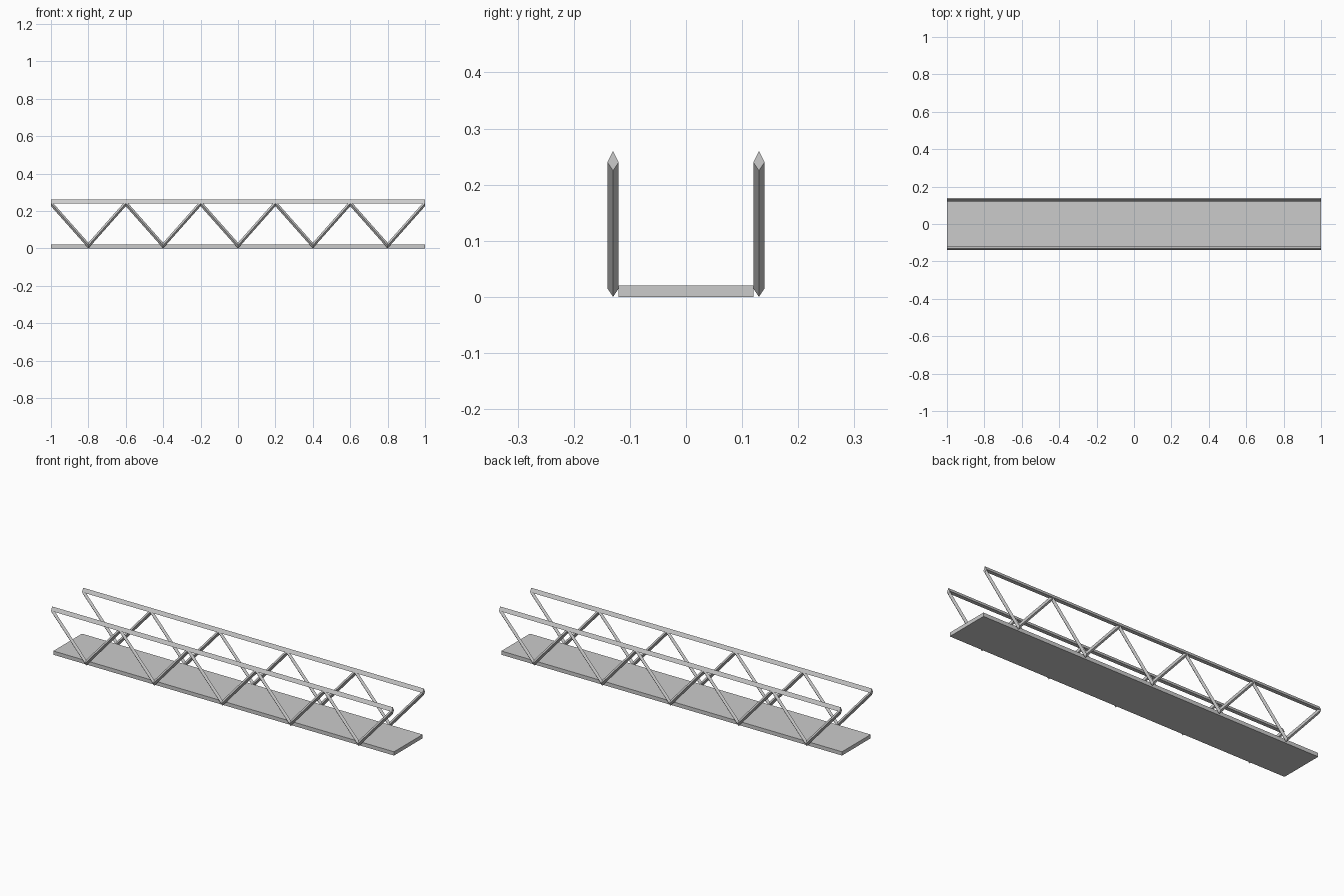
import bpy
import bmesh

if "Cube" in bpy.data.objects:
    bpy.data.objects.remove(bpy.data.objects["Cube"], do_unlink=True)

grey = bpy.data.materials.new("light_grey")
grey.use_nodes = True
colour = (0.6, 0.6, 0.6, 1)
grey.diffuse_color = colour
grey.node_tree.nodes["Principled BSDF"].inputs["Base Color"].default_value = colour


def sweep(name, section, path, y=0):
    """Sweep a (y, z) section through (x, z) path points, keeping it upright."""
    bm = bmesh.new()
    rings = [[bm.verts.new((x, y + sy, z + sz)) for sy, sz in section]
             for x, z in path]
    n = len(section)
    for a, b in zip(rings, rings[1:]):
        for i in range(n):
            j = (i + 1) % n
            bm.faces.new((a[i], a[j], b[j], b[i]))
    bm.faces.new(rings[0])
    bm.faces.new(rings[-1])
    bmesh.ops.recalc_face_normals(bm, faces=bm.faces)
    mesh = bpy.data.meshes.new(name)
    bm.to_mesh(mesh)
    bm.free()
    mesh.materials.append(grey)
    obj = bpy.data.objects.new(name, mesh)
    bpy.context.collection.objects.link(obj)
    return obj


# Walkway deck
sweep("deck", [(-0.12, 0), (0.12, 0), (0.12, 0.02), (-0.12, 0.02)], [(-1, 0), (1, 0)])

# Triangular top rails and mitred zigzag braces with a diamond section
rail_section = [(-0.01, 0), (0.01, 0), (0, 0.02)]
brace_section = [(-0.01, 0), (0, -0.015), (0.01, 0), (0, 0.015)]
rail_z, foot_z = 0.24, 0.015
zigzag = [(-1 + 0.2 * i, foot_z if i % 2 else rail_z) for i in range(11)]

for side, y in (("front", -0.13), ("back", 0.13)):
    sweep(side + "_top_rail", rail_section, [(-1, rail_z), (1, rail_z)], y)
    sweep(side + "_zigzag_brace", brace_section, zigzag, y)
